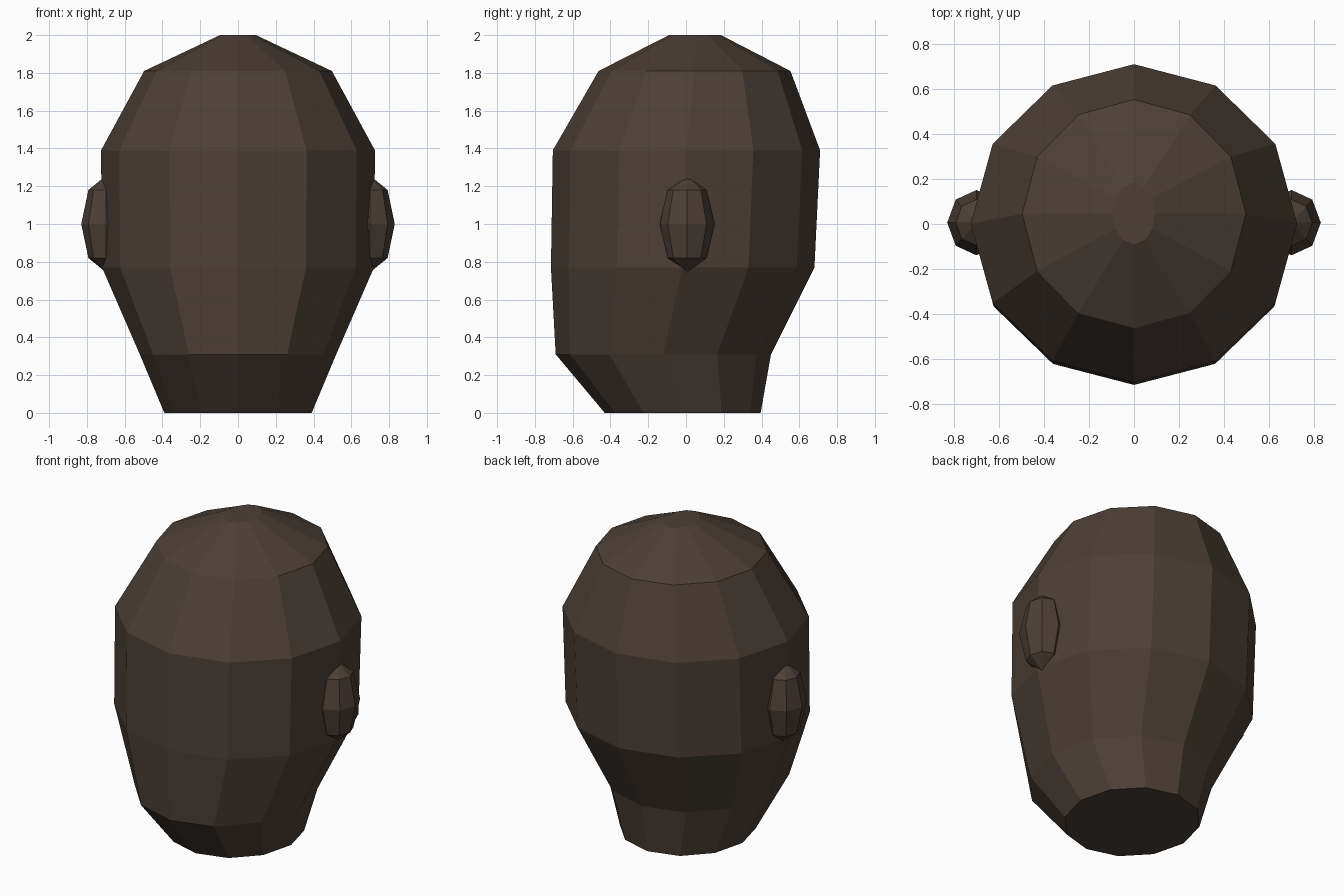
import bpy, bmesh, math
from mathutils import Matrix

if "Cube" in bpy.data.objects:
    bpy.data.objects.remove(bpy.data.objects["Cube"])

brown = bpy.data.materials.new("dark_brown")
brown.diffuse_color = (0.072, 0.051, 0.038, 1)
brown.use_nodes = True
brown.node_tree.nodes["Principled BSDF"].inputs["Base Color"].default_value = brown.diffuse_color


def finish(bm, name):
    bmesh.ops.recalc_face_normals(bm, faces=bm.faces)
    mesh = bpy.data.meshes.new(name)
    bm.to_mesh(mesh)
    bm.free()
    mesh.materials.append(brown)
    obj = bpy.data.objects.new(name, mesh)
    bpy.context.collection.objects.link(obj)


# Head: lofted twelve-sided rings (height, half width, front y, back y)
RINGS = [
    (0.00, 0.39, -0.43, 0.395),
    (0.31, 0.52, -0.69, 0.45),
    (0.77, 0.72, -0.715, 0.68),
    (1.39, 0.725, -0.705, 0.71),
    (1.81, 0.497, -0.463, 0.553),
    (2.00, 0.095, -0.09, 0.185),
]
SIDES = 12
bm = bmesh.new()
loops = []
for z, rx, front, back in RINGS:
    cy, ry = (front + back) / 2, (back - front) / 2
    loops.append([bm.verts.new((rx * math.cos(a), cy + ry * math.sin(a), z))
                  for a in (math.tau * i / SIDES for i in range(SIDES))])
for low, high in zip(loops, loops[1:]):
    for i in range(SIDES):
        j = (i + 1) % SIDES
        bm.faces.new((low[i], low[j], high[j], high[i]))
bm.faces.new(loops[0][::-1])  # neck underside
bm.faces.new(loops[-1])       # crown
finish(bm, "head")

# Ears: stretched low-poly spheres sunk into the sides
for side, name in ((-1, "left_ear"), (1, "right_ear")):
    bm = bmesh.new()
    place = Matrix.Translation((side * 0.70, 0.006, 1.0)) @ Matrix.Diagonal((0.13, 0.145, 0.255, 1))
    bmesh.ops.create_uvsphere(bm, u_segments=8, v_segments=4, radius=1, matrix=place)
    finish(bm, name)
